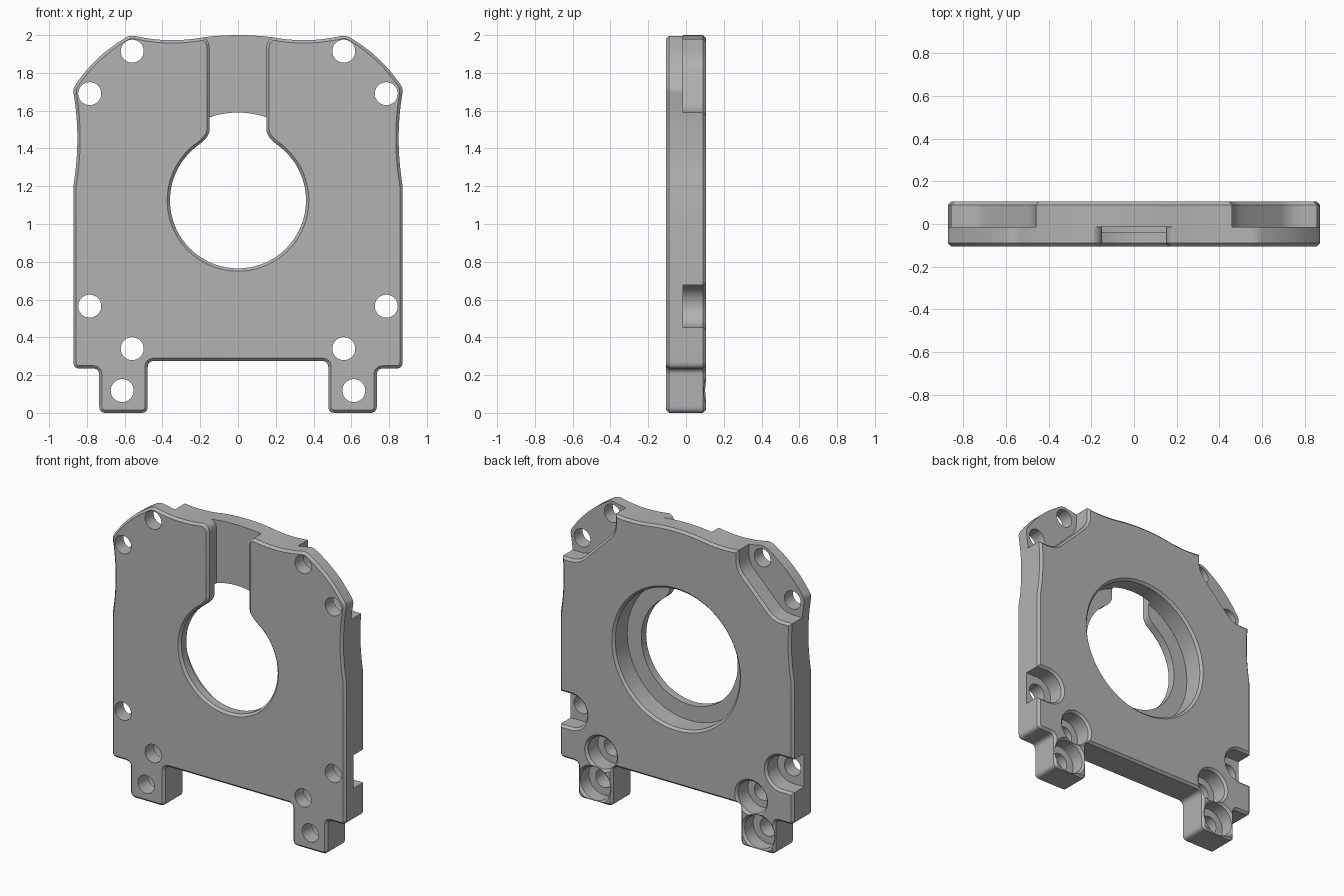
import bpy, bmesh
from math import sin, cos, pi, radians
from mathutils import Vector

if "Cube" in bpy.data.objects:
    bpy.data.objects.remove(bpy.data.objects["Cube"])

FRONT, BACK, CHAMFER = -0.105, 0.105, 0.015
LEDGE = -0.015           # level where the front slot and back pockets stop
CENTRE = 1.125           # height of the main bore

grey = bpy.data.materials.new("machined_grey")
grey.use_nodes = True
grey.diffuse_color = (0.45, 0.45, 0.45, 1)
grey.node_tree.nodes["Principled BSDF"].inputs["Base Color"].default_value = (0.45, 0.45, 0.45, 1)


def curve(a, c, b, n=8):
    a, c, b = Vector(a), Vector(c), Vector(b)
    return [a * (1 - t) ** 2 + c * 2 * t * (1 - t) + b * t * t
            for t in (i / n for i in range(n + 1))]


def corners(start, pts, end, r):
    """Round each corner of an open path."""
    path = [Vector(p) for p in [start, *pts, end]]
    out = []
    for p, q, s in zip(path, path[1:], path[2:]):
        out += curve(q + (p - q).normalized() * r, q, q + (s - q).normalized() * r, 6)
    return out


def arc(x, z, r, a0=0, a1=360, n=64):
    return [Vector((x + r * cos(radians(a0 + (a1 - a0) * i / n)),
                    z + r * sin(radians(a0 + (a1 - a0) * i / n)))) for i in range(n + 1)]


def mirrored(half):
    return half + [Vector((-p.x, p.y)) for p in reversed(half)]


def solid(name, loop, levels, side=1):
    """Stack offset copies of an outline along y; levels are (y, offset)."""
    pts = []
    for p in loop:
        p = Vector((p.x * side, p.y))
        if not pts or (p - pts[-1]).length > 1e-4:
            pts.append(p)
    if (pts[0] - pts[-1]).length < 1e-4:
        pts.pop()
    n = len(pts)
    if sum(pts[i - 1].cross(pts[i]) for i in range(n)) < 0:
        pts.reverse()
    outward = []
    for i in range(n):
        e1 = (pts[i] - pts[i - 1]).normalized()
        e2 = (pts[(i + 1) % n] - pts[i]).normalized()
        n1, n2 = Vector((e1.y, -e1.x)), Vector((e2.y, -e2.x))
        outward.append((n1 + n2) / max(0.3, 1 + n1.dot(n2)))
    bm = bmesh.new()
    rings = [[bm.verts.new((p.x + o.x * d, y, p.y + o.y * d)) for p, o in zip(pts, outward)]
             for y, d in levels]
    for r, s in zip(rings, rings[1:]):
        for i in range(n):
            bm.faces.new((r[i - 1], r[i], s[i], s[i - 1]))
    bm.faces.new(rings[0])
    bm.faces.new(rings[-1])
    bmesh.ops.recalc_face_normals(bm, faces=bm.faces)
    mesh = bpy.data.meshes.new(name)
    bm.to_mesh(mesh)
    bm.free()
    obj = bpy.data.objects.new(name, mesh)
    bpy.context.collection.objects.link(obj)
    return obj


cutters = []


def cut(name, loop, levels, side=1):
    obj = solid(name, loop, levels, side)
    obj.hide_render = True
    cutters.append(obj)


def from_back(floor):
    return [(floor, 0), (BACK - CHAMFER, 0), (BACK + CHAMFER, 2 * CHAMFER)]


# Plate body with waisted sides and two feet
half = curve((0, 2.0), (0.12, 2.0), (0.22, 1.982))
half += curve((0.22, 1.982), (0.38, 1.96), (0.53, 1.992))
half += curve((0.53, 1.992), (0.57, 2.005), (0.605, 1.98))
half += curve((0.605, 1.98), (0.755, 1.89), (0.855, 1.745))
half += curve((0.855, 1.745), (0.876, 1.72), (0.87, 1.69))
half += curve((0.87, 1.69), (0.83, 1.45), (0.872, 1.2), 14)
half += corners((0.872, 1.2), [(0.872, 0.235), (0.735, 0.235), (0.735, 0),
                               (0.478, 0), (0.478, 0.275)], (0, 0.275), 0.035)
plate = solid("mounting_plate", mirrored(half),
              [(FRONT, -CHAMFER), (FRONT + CHAMFER, 0), (BACK - CHAMFER, 0), (BACK, -CHAMFER)])

# Keyhole in the front: bore with a slot running up to the top edge
key = arc(0, CENTRE, 0.36, -90, 53, 40)
key += curve(key[-1], (0.15, 1.46), (0.15, 1.5))
key += curve((0.15, 1.93), (0.15, 1.982), (0.2, 1.99)) + [Vector((0.2, 2.1))]
cut("keyhole_cutter", mirrored(key),
    [(FRONT - CHAMFER, 2 * CHAMFER), (FRONT + CHAMFER, 0), (LEDGE, 0)])

# Wide bearing seat from the back
cut("bearing_seat_cutter", arc(0, CENTRE, 0.465, n=96), from_back(-0.037))

# Corner pockets, screw recesses and screw holes on both sides
pocket = [Vector((0.46, 2.2))]
pocket += corners((0.46, 2.2), [(0.46, 1.86), (0.73, 1.59)], (1.1, 1.59), 0.06)
pocket += [Vector((1.1, 1.59)), Vector((1.1, 2.2))]
side_recess = arc(0.785, 0.565, 0.112, 90, 270, 32)
side_recess += [Vector((1.1, 0.453)), Vector((1.1, 0.677))]
holes = [(0.56, 1.915), (0.785, 1.69), (0.785, 0.565), (0.56, 0.34), (0.613, 0.118)]
for s in (1, -1):
    cut("corner_pocket_cutter", pocket, from_back(LEDGE), s)
    cut("side_recess_cutter", side_recess, from_back(LEDGE), s)
    cut("inner_recess_cutter", arc(0.56, 0.34, 0.108, n=40), from_back(LEDGE), s)
    cut("foot_recess_cutter", arc(0.613, 0.118, 0.112, n=40), from_back(0), s)
    for x, z in holes:
        cut("screw_hole_cutter", arc(x, z, 0.061, n=32), [(-0.2, 0), (0.2, 0)], s)

# Apply all cuts, then drop the cutters
for c in cutters:
    mod = plate.modifiers.new(c.name, 'BOOLEAN')
    mod.operation, mod.solver, mod.object = 'DIFFERENCE', 'EXACT', c
bpy.context.view_layer.update()
mesh = bpy.data.meshes.new_from_object(plate.evaluated_get(bpy.context.evaluated_depsgraph_get()))
plate.modifiers.clear()
plate.data = mesh
for c in cutters:
    bpy.data.objects.remove(c)

mesh.materials.clear()
mesh.materials.append(grey)
for f in mesh.polygons:
    f.material_index = 0
for o in bpy.context.selected_objects:
    o.select_set(False)
bpy.context.view_layer.objects.active = plate
plate.select_set(True)
bpy.ops.object.shade_smooth_by_angle(angle=radians(28))
